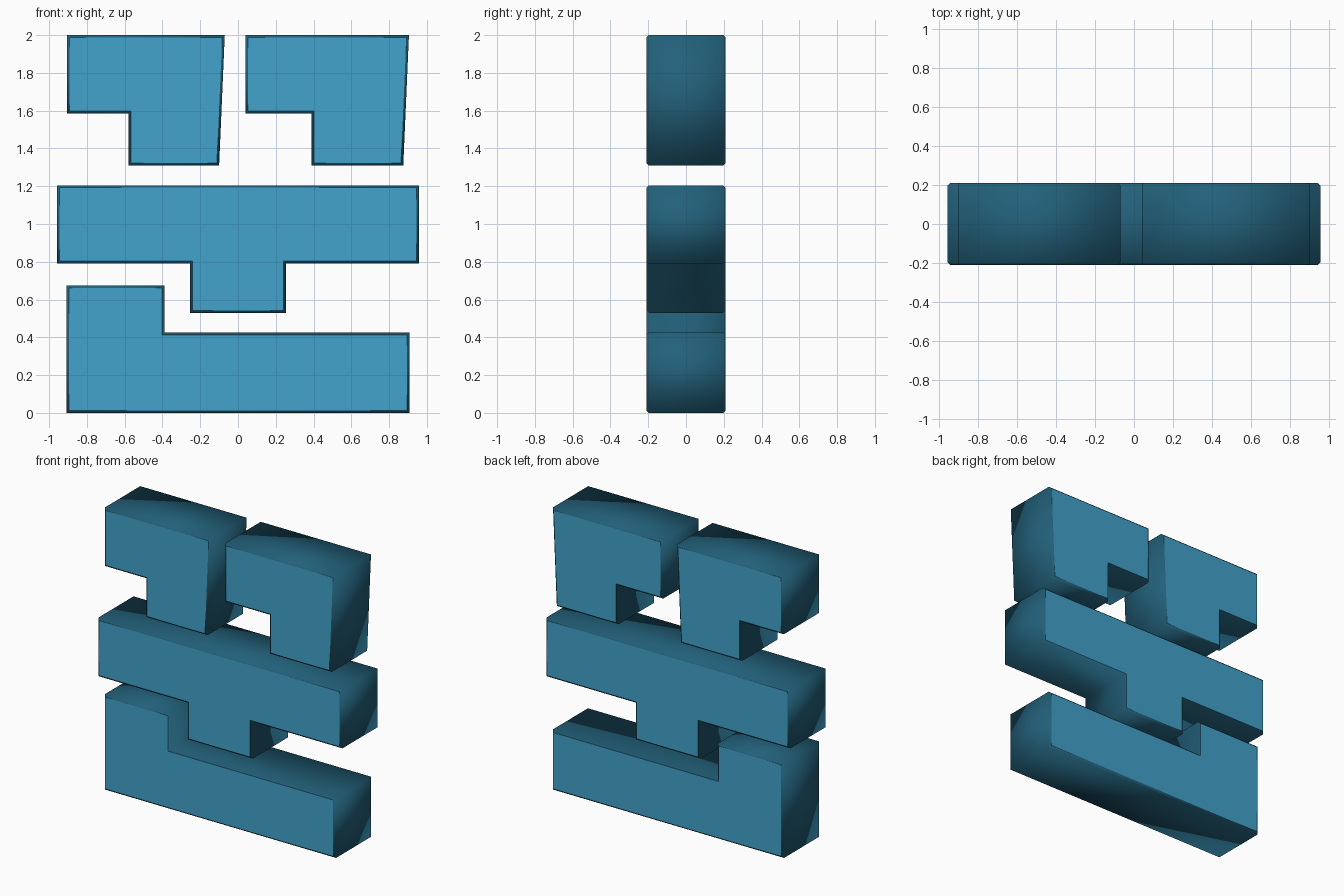
import bpy
import bmesh

if "Cube" in bpy.data.objects:
    bpy.data.objects.remove(bpy.data.objects["Cube"])

HALF_DEPTH = 0.21
CHAMFER = 0.013


def material(name, color):
    mat = bpy.data.materials.new(name)
    mat.diffuse_color = (*color, 1.0)
    mat.use_nodes = True
    mat.node_tree.nodes["Principled BSDF"].inputs["Base Color"].default_value = mat.diffuse_color
    return mat


face_blue = material("bright_blue", (0.055, 0.361, 0.604))
side_blue = material("deep_blue", (0.016, 0.118, 0.195))


def block(name, outline):
    """Extrude an (x, z) outline along y and chamfer the rims of both caps."""
    bm = bmesh.new()
    front = bm.faces.new([bm.verts.new((x, -HALF_DEPTH, z)) for x, z in outline])
    extruded = bmesh.ops.extrude_face_region(bm, geom=[front], use_keep_orig=True)
    moved = [g for g in extruded["geom"] if isinstance(g, bmesh.types.BMVert)]
    bmesh.ops.translate(bm, verts=moved, vec=(0, 2 * HALF_DEPTH, 0))
    bmesh.ops.recalc_face_normals(bm, faces=bm.faces)
    rims = [e for e in bm.edges if abs(e.verts[0].co.y - e.verts[1].co.y) < 1e-4]
    bmesh.ops.bevel(bm, geom=rims, offset=CHAMFER, segments=1, affect='EDGES')
    bm.normal_update()

    # Flat bright caps, softly shaded dark sides
    for f in bm.faces:
        cap = abs(f.normal.y) > 0.9
        f.material_index = 0 if cap else 1
        f.smooth = not cap
        if cap:
            for e in f.edges:
                e.smooth = False

    mesh = bpy.data.meshes.new(name)
    bm.to_mesh(mesh)
    bm.free()
    mesh.materials.append(face_blue)
    mesh.materials.append(side_blue)
    obj = bpy.data.objects.new(name, mesh)
    bpy.context.collection.objects.link(obj)
    return obj


# Two notched upper blocks with a slanted right edge
block("upper_left_block", [(-0.905, 2.0), (-0.905, 1.585), (-0.58, 1.585),
                           (-0.58, 1.31), (-0.10, 1.31), (-0.07, 2.0)])
block("upper_right_block", [(0.04, 2.0), (0.04, 1.585), (0.39, 1.585),
                            (0.39, 1.31), (0.875, 1.31), (0.905, 2.0)])

# Wide middle bar with a short stem
block("middle_bar", [(-0.957, 1.205), (-0.957, 0.79), (-0.255, 0.79), (-0.255, 0.53),
                     (0.255, 0.53), (0.255, 0.79), (0.957, 0.79), (0.957, 1.205)])

# Lower bar with a raised left end
block("lower_bar", [(-0.907, 0.0), (0.907, 0.0), (0.907, 0.425),
                    (-0.39, 0.425), (-0.39, 0.675), (-0.907, 0.675)])
